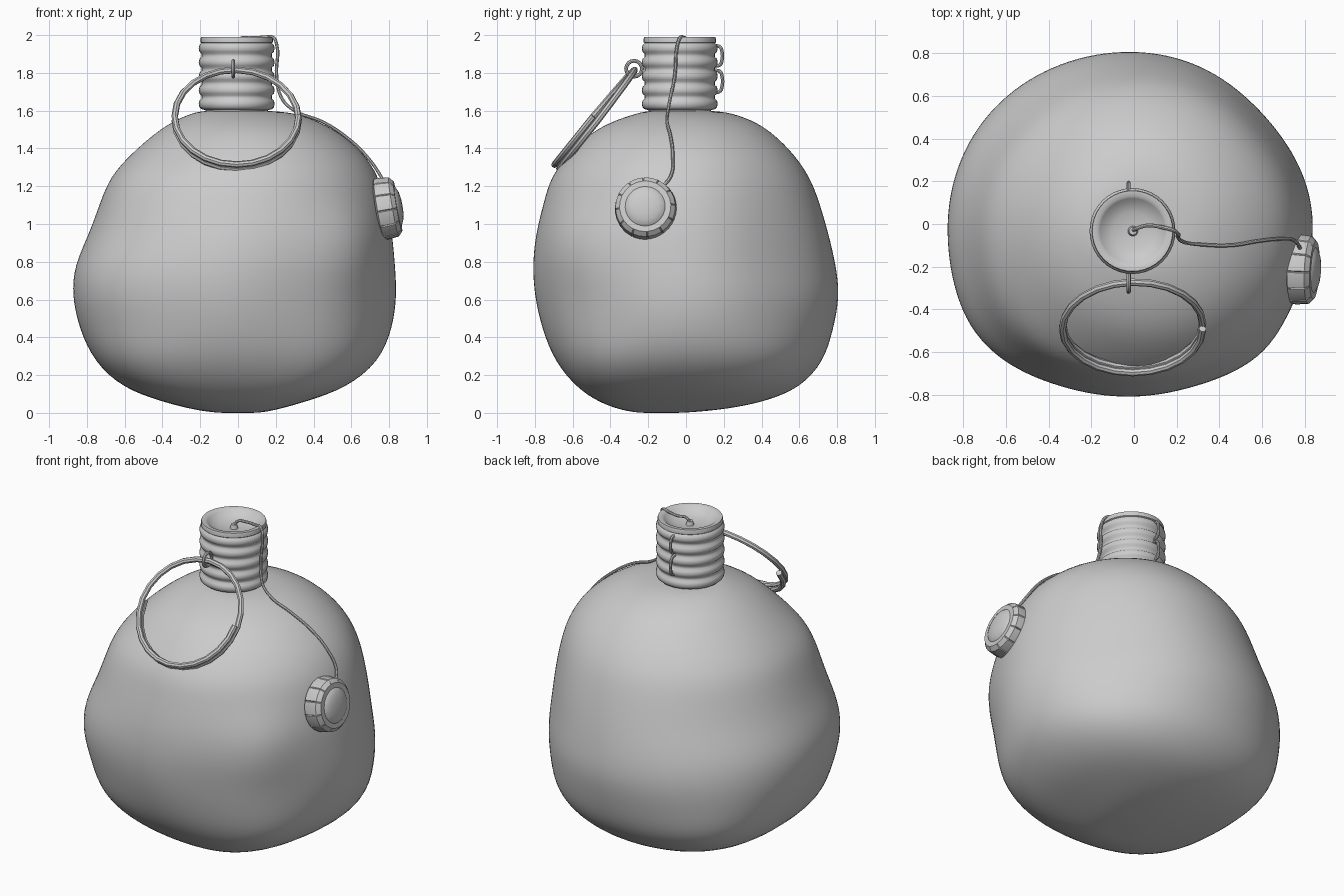
import bpy, bmesh, math
from mathutils import Vector, Matrix

if "Cube" in bpy.data.objects:
    bpy.data.objects.remove(bpy.data.objects["Cube"])


def finish(name, bm, angle=40):
    bmesh.ops.recalc_face_normals(bm, faces=bm.faces)
    me = bpy.data.meshes.new(name)
    bm.to_mesh(me)
    bm.free()
    ob = bpy.data.objects.new(name, me)
    bpy.context.collection.objects.link(ob)
    select(ob)
    bpy.ops.object.shade_smooth_by_angle(angle=math.radians(angle))
    return ob


def select(ob):
    bpy.ops.object.select_all(action='DESELECT')
    ob.select_set(True)
    bpy.context.view_layer.objects.active = ob


def loft(bm, rings):
    """Skin a list of equally long closed rings of points."""
    vs = [[bm.verts.new(p) for p in r] for r in rings]
    n = len(vs[0])
    for a, b in zip(vs, vs[1:]):
        for i in range(n):
            j = (i + 1) % n
            bm.faces.new((a[i], a[j], b[j], b[i]))
    return vs


def fan(bm, ring, point):
    c = bm.verts.new(point)
    for i in range(len(ring)):
        bm.faces.new((ring[i - 1], ring[i], c))


def wire(name, pts, r, smooth=True, closed=False):
    cu = bpy.data.curves.new(name, 'CURVE')
    cu.dimensions = '3D'
    cu.bevel_depth = r
    cu.bevel_resolution = 2
    cu.use_fill_caps = True
    cu.resolution_u = 6
    if smooth:
        sp = cu.splines.new('BEZIER')
        sp.bezier_points.add(len(pts) - 1)
        for b, p in zip(sp.bezier_points, pts):
            b.co = p
            b.handle_left_type = b.handle_right_type = 'AUTO'
    else:
        sp = cu.splines.new('POLY')
        sp.points.add(len(pts) - 1)
        for b, p in zip(sp.points, pts):
            b.co = (*p, 1)
    sp.use_cyclic_u = closed
    ob = bpy.data.objects.new(name, cu)
    bpy.context.collection.objects.link(ob)
    select(ob)
    bpy.ops.object.convert(target='MESH')
    bpy.ops.object.shade_smooth_by_angle(angle=math.radians(40))
    return bpy.context.object


# Lumpy pouch body: z, then left, right, front and back extents
rows = [(0.0, -.12, .12, -.26, .0), (.02, -.25, .22, -.36, .22),
        (.06, -.40, .36, -.46, .42), (.13, -.60, .57, -.57, .60),
        (.27, -.75, .75, -.695, .73), (.45, -.84, .825, -.77, .785),
        (.62, -.88, .85, -.81, .82), (.78, -.87, .84, -.818, .80),
        (.95, -.79, .825, -.80, .76), (1.12, -.73, .79, -.755, .71),
        (1.25, -.68, .75, -.72, .66), (1.37, -.57, .675, -.625, .575),
        (1.47, -.455, .56, -.525, .475), (1.54, -.355, .44, -.405, .375),
        (1.59, -.24, .30, -.25, .24), (1.60, -.17, .15, -.19, .13)]
# Bulges and dents: angle, height, angular width, vertical width, amount
lumps = [(220, .66, 22, .28, .07), (220, 1.14, 22, .2, .05),
         (222, .2, 26, .2, .13), (138, .22, 28, .22, .10),
         (40, .18, 25, .18, .05), (40, .85, 24, .5, -.05),
         (317, .22, 22, .2, .08), (308, .07, 25, .1, .10),
         (314, .88, 15, .18, .06),
         (328, .55, 14, .25, -.02), (288, .55, 14, .17, -.025),
         (138, 1.05, 22, .2, -.01)]
N = 32
rings = []
for z, xl, xr, yf, yb in rows:
    ring = []
    for i in range(N):
        t = 360 * i / N
        m = 1.0
        for a, lz, wa, wz, k in lumps:
            d = (t - a + 180) % 360 - 180
            m += k * math.exp(-(d / wa) ** 2 - ((z - lz) / wz) ** 2)
        c, s = math.cos(math.radians(t)), math.sin(math.radians(t))
        ring.append(((xl + xr) / 2 + m * c * (xr - xl) / 2,
                     (yf + yb) / 2 + m * s * (yb - yf) / 2, z))
    rings.append(ring)
bm = bmesh.new()
vs = loft(bm, rings)
fan(bm, vs[0], (0, -.14, 0))
fan(bm, vs[-1], (-.01, -.03, 1.6))
body = finish('pouch_body', bm, 180)
sub = body.modifiers.new('subdivision', 'SUBSURF')
sub.levels = sub.render_levels = 2

# Ribbed neck with a shallow bowl in the top
prof = [(.04, 1.938), (.09, 1.945), (.13, 1.96), (.152, 1.98), (.165, 1.99),
        (.188, 1.99), (.191, 1.982), (.191, 1.962)]
for zc in (1.93, 1.856, 1.782, 1.708, 1.636):
    prof += [(.186, zc + .028), (.197, zc + .018), (.201, zc),
             (.197, zc - .018), (.186, zc - .028)]
prof += [(.165, 1.603), (.165, 1.55)]
bm = bmesh.new()
vs = loft(bm, [[(-.007 + r * math.cos(math.tau * i / 40),
                 -.033 + r * math.sin(math.tau * i / 40), z)
                for i in range(40)] for r, z in prof])
fan(bm, vs[0], (-.007, -.033, 1.936))
bm.faces.new(vs[-1])
finish('ribbed_neck', bm, 50)

# Round stopper on the right side with a notched rim and a domed face
axis = Vector((.98, -.05, .17)).normalized()
mat = Matrix.Translation((.765, -.212, 1.08)) @ \
    Vector((0, 0, 1)).rotation_difference(axis).to_matrix().to_4x4()
prof = [(.13, -.03, 0), (.162, -.02, 0), (.165, 0, 1), (.159, .06, 1),
        (.136, .082, 0), (.106, .082, 0), (.1, .088, 0),
        (.075, .099, 0), (.04, .105, 0)]
bm = bmesh.new()
rings = []
for r, h, toothed in prof:
    ring = []
    for i in range(48):
        a = math.tau * (i // 4 + (0, .05, .1, .55)[i % 4]) / 12
        rr = r - .006 * (toothed and i % 4 == 1)
        ring.append(mat @ Vector((rr * math.cos(a), rr * math.sin(a), h)))
    rings.append(ring)
vs = loft(bm, rings)
fan(bm, vs[-1], mat @ Vector((0, 0, .107)))
bm.faces.new(vs[0])
finish('stopper', bm, 35)

# Split ring: one and a half turns, hanging tilted in front of the neck
up = Vector((0, .626, .779))
out = Vector((0, -.779, .626))
pts = []
for i in range(37):
    a = -math.tau * i / 24
    off = .016 - .032 * min(max((i - 12) / 12, 0), 1)
    pts.append(Vector((-.007, -.478, 1.56))
               + .328 * (math.cos(a) * Vector((1, 0, 0)) + math.sin(a) * up)
               + off * out)
wire('split_ring', pts, .0175, smooth=False)

# Small wire eye holding the ring
wire('ring_eye', [(-.025, -.275 + .042 * math.cos(math.tau * i / 16),
                   1.822 + .042 * math.sin(math.tau * i / 16))
                  for i in range(16)], .01, smooth=False, closed=True)

# Two wire staples on the back of the neck
for k, (top, bot) in enumerate(((1.945, 1.835), (1.815, 1.695))):
    wire('back_staple_%d' % (k + 1),
         [(-.025, .15, top), (-.025, .18, top - .008),
          (-.025, .19, top - .03), (-.025, .19, bot + .03),
          (-.025, .18, bot + .008), (-.025, .15, bot)], .009)

# Cord from the middle of the neck down to the stopper
wire('cord', [(-.005, -.03, 1.955), (.015, -.02, 1.983), (.06, -.007, 1.985),
              (.13, -.015, 1.988), (.185, -.03, 1.988), (.205, -.045, 1.95),
              (.205, -.06, 1.78), (.235, -.085, 1.66), (.30, -.095, 1.60),
              (.45, -.10, 1.54), (.58, -.08, 1.455), (.68, -.07, 1.36),
              (.755, -.08, 1.255), (.785, -.13, 1.19)], .009)

# Peg where the cord is fixed in the bowl
bm = bmesh.new()
bmesh.ops.create_cone(bm, cap_ends=True, segments=16, radius1=.025,
                      radius2=.018, depth=.03,
                      matrix=Matrix.Translation((-.005, -.033, 1.948)))
finish('cord_peg', bm)
